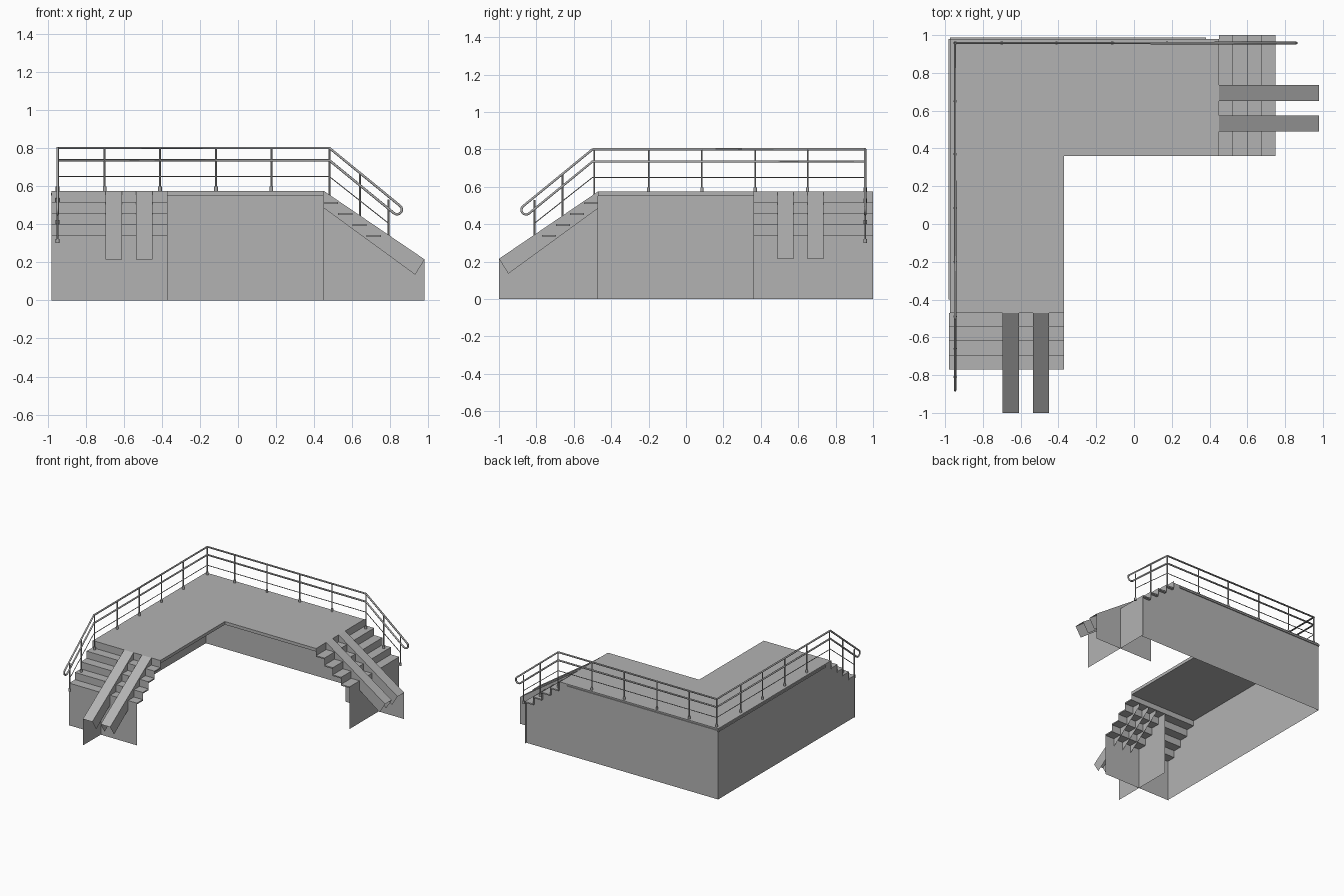
import bpy, bmesh, math
from mathutils import Vector

cube = bpy.data.objects.get("Cube")
if cube:
    bpy.data.objects.remove(cube, do_unlink=True)


def material(name, value):
    m = bpy.data.materials.new(name)
    m.use_nodes = True
    colour = (value, value, value, 1)
    m.diffuse_color = colour
    m.node_tree.nodes["Principled BSDF"].inputs["Base Color"].default_value = colour
    return m


GREY = material("concrete grey", 0.45)
STEEL = material("rail grey", 0.40)
TOP, RISE, STEPS, RUN = 0.575, 0.058, 4, 0.075
BACK, SIDE = 0.98, -0.975


def finish(name, bm, mat):
    mesh = bpy.data.meshes.new(name)
    bm.to_mesh(mesh)
    bm.free()
    mesh.materials.append(mat)
    obj = bpy.data.objects.new(name, mesh)
    bpy.context.collection.objects.link(obj)
    return obj


def sheets(name, polygons, mat=GREY):
    bm = bmesh.new()
    for poly in polygons:
        bm.faces.new([bm.verts.new(p) for p in poly])
    return finish(name, bm, mat)


def prism(name, outline, z0, z1):
    bm = bmesh.new()
    face = bm.faces.new([bm.verts.new((x, y, z0)) for x, y in outline])
    new = bmesh.ops.extrude_face_region(bm, geom=[face])["geom"]
    bmesh.ops.translate(bm, vec=(0, 0, z1 - z0),
                        verts=[v for v in new if isinstance(v, bmesh.types.BMVert)])
    bmesh.ops.recalc_face_normals(bm, faces=bm.faces)
    return finish(name, bm, GREY)


def rect(a, b):
    return [(a[0], a[1]), (b[0], a[1]), (b[0], b[1]), (a[0], b[1])]


def tubes(name, paths, radius):
    curve = bpy.data.curves.new(name, "CURVE")
    curve.dimensions = "3D"
    curve.bevel_depth = radius
    curve.bevel_resolution = 1
    curve.use_fill_caps = True
    for path in paths:
        s = curve.splines.new("POLY")
        s.points.add(len(path) - 1)
        for p, co in zip(s.points, path):
            p.co = (*co, 1)
    curve.materials.append(STEEL)
    obj = bpy.data.objects.new(name, curve)
    bpy.context.collection.objects.link(obj)


# Each flight is laid out by distance from the deck (d) and position across it (c)
def east(d, c, z):
    return (0.45 + d, c, z)


def south(d, c, z):
    return (c, -0.47 - d, z)


# L-shaped deck with a shallow trim under its outer edges
prism("deck", [(SIDE, BACK), (SIDE, -0.47), (-0.37, -0.47), (-0.37, 0.36),
               (0.45, 0.36), (0.45, BACK)], 0.55, TOP)
prism("back_trim", rect((SIDE, BACK), (0.38, BACK + 0.008)), 0.55, 0.563)
prism("side_trim", rect((SIDE - 0.006, -0.4), (SIDE, BACK)), 0.55, 0.563)


# Outer wall whose top steps down along the flight
def wall(name, place, c, far):
    outline = [place(far, c, 0), place(far, c, TOP), place(0, c, TOP)]
    for i in range(STEPS):
        z = TOP - RISE * (i + 1)
        outline += [place(RUN * i, c, z), place(RUN * (i + 1), c, z)]
    outline.append(place(RUN * STEPS, c, 0))
    sheets(name, [outline])


wall("back_wall", east, BACK, SIDE - 0.45)
wall("side_wall", south, SIDE, -0.47 - BACK)


def flight(label, place, c0, c1, ramps, skirt_c, reach):
    # Thin treads and risers, open underneath, closed by a tall end panel
    risers = []
    for i in range(STEPS):
        z = TOP - RISE * (i + 1)
        a, b = place(RUN * i, c0, 0), place(RUN * (i + 1), c1, 0)
        prism(f"{label}_tread_{i + 1}", rect(a, b), z - 0.01, z)
        risers.append([place(RUN * i, c, h) for c, h in
                       ((c0, z), (c1, z), (c1, z + RISE), (c0, z + RISE))])
    sheets(label + "_risers", risers)
    end, low = RUN * STEPS, TOP - RISE * STEPS
    sheets(label + "_end_panel", [[place(end, c, h) for c, h in
                                   ((c0, 0), (c1, 0), (c1, low), (c0, low))]])
    # Pair of wheel ramps with folded sides
    tip = 0.215
    for n, (a, b) in enumerate(ramps):
        faces = [[place(0, a, TOP), place(0, b, TOP), place(reach, b, tip), place(reach, a, tip)]]
        for c in (a, b):
            faces.append([place(0, c, TOP), place(reach, c, tip),
                          place(reach - 0.05, c, tip - 0.08), place(0, c, TOP - 0.09)])
        sheets(f"{label}_ramp_{n + 1}", faces)
    # Support panel below the outer ramp
    sheets(label + "_ramp_support", [[place(0, skirt_c, 0), place(reach, skirt_c, 0),
                                      place(reach, skirt_c, tip), place(0, skirt_c, TOP)]])


flight("east", east, 0.36, 1.0, [(0.49, 0.575), (0.65, 0.735)], 0.735, 0.53)
flight("south", south, -0.98, -0.37, [(-0.695, -0.61), (-0.535, -0.45)], -0.695, 0.53)


# Railing: straight run along the deck, sloped run and rounded end at each flight
RX, RY, KNEE = -0.947, 0.958, 0.03


def slope_end(place, c):
    pts = [place(KNEE, c, 0.80)]
    centre = Vector((0.385, 0.477))
    for k in range(9):
        t = math.radians(50 - 180 * k / 8)
        pts.append(place(centre.x + 0.025 * math.cos(t), c, centre.y + 0.025 * math.sin(t)))
    return pts + [place(KNEE, c, 0.735)]


e_end, s_end = slope_end(east, RY), slope_end(south, RX)
tubes("handrail", [s_end[::-1][-1:] + [(RX, RY, 0.80)] + e_end,
                   s_end + [(RX, RY, 0.735), e_end[-1]]], 0.007)
tubes("lower_rail", [[south(0.34, RX, 0.405), south(KNEE, RX, 0.65), (RX, RY, 0.65),
                      east(KNEE, RY, 0.65), east(0.34, RY, 0.405)]], 0.003)

deck_posts = [(x, RY) for x in (RX, -0.70, -0.41, -0.115, 0.175, 0.48)]
deck_posts += [(RX, y) for y in (0.65, 0.37, 0.085, -0.20, -0.49)]
paths = [[(x, y, TOP - 0.06 if x > 0.45 or y < -0.47 else TOP), (x, y, 0.80)]
         for x, y in deck_posts]
feet = [[p[0], (p[0][0], p[0][1], p[0][2] + 0.022)] for p in paths]
for place, c in ((east, RY), (south, RX)):
    for d, low, high in ((0.19, 0.40, 0.665), (0.34, 0.30, 0.53)):
        paths.append([place(d, c, low), place(d, c, high)])
        feet.append([place(d, c, low), place(d, c, low + 0.022)])
tubes("rail_posts", paths, 0.005)
tubes("post_feet", feet, 0.010)
